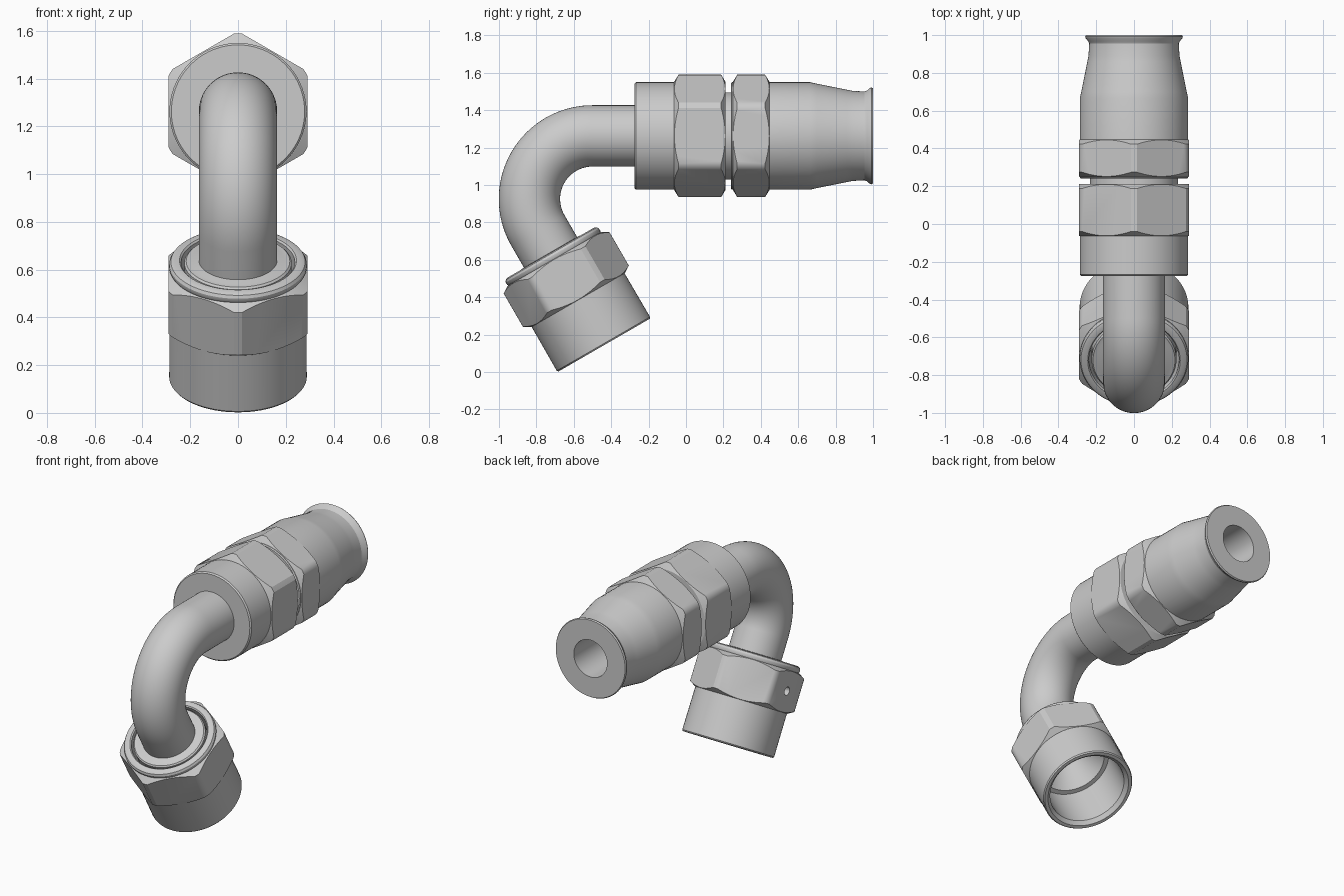
import bpy, bmesh
from math import sin, cos, pi, radians
from mathutils import Matrix, Vector

if "Cube" in bpy.data.objects:
    bpy.data.objects.remove(bpy.data.objects["Cube"])

SEG = 72


def activate(ob):
    bpy.ops.object.select_all(action='DESELECT')
    ob.select_set(True)
    bpy.context.view_layer.objects.active = ob


def smooth(ob):
    activate(ob)
    bpy.ops.object.shade_smooth_by_angle(angle=radians(28))


def frame(origin, axis):
    # local z runs along axis, local x stays world x
    z = Vector(axis).normalized()
    x = Vector((1, 0, 0))
    m = Matrix((x, z.cross(x), z)).transposed().to_4x4()
    m.translation = origin
    return m


def skin(name, rings):
    # closed surface through a closed loop of rings
    bm = bmesh.new()
    vs = [[bm.verts.new(p) for p in r] for r in rings]
    n, k = len(vs), len(vs[0])
    for i in range(n):
        a, b = vs[i], vs[(i + 1) % n]
        for j in range(k):
            bm.faces.new((a[j], a[(j + 1) % k], b[(j + 1) % k], b[j]))
    bmesh.ops.recalc_face_normals(bm, faces=bm.faces)
    me = bpy.data.meshes.new(name)
    bm.to_mesh(me)
    bm.free()
    ob = bpy.data.objects.new(name, me)
    bpy.context.collection.objects.link(ob)
    smooth(ob)
    return ob


def lathe(name, profile, mat):
    # profile: closed loop of (radius, distance along axis)
    def ring(r, s):
        return [mat @ Vector((r * cos(2 * pi * i / SEG), r * sin(2 * pi * i / SEG), s))
                for i in range(SEG)]
    return skin(name, [ring(r, s) for r, s in profile])


def boolean(ob, cutter, op):
    activate(ob)
    md = ob.modifiers.new("cut", 'BOOLEAN')
    md.object, md.operation, md.solver = cutter, op, 'EXACT'
    bpy.ops.object.modifier_apply(modifier=md.name)
    smooth(ob)


def cylinder(mat, sides, radius, depth):
    bpy.ops.mesh.primitive_cylinder_add(vertices=sides, radius=radius, depth=depth)
    ob = bpy.context.object
    ob.hide_render = True
    ob.data.transform(mat)
    return ob


def hexagon(name, s0, s1, inner, mat):
    # chamfered ring trimmed by a six-sided prism, corners up and down
    c = 0.024
    ob = lathe(name, [(inner, s0), (0.288, s0), (0.327, s0 + c), (0.327, s1 - c),
                      (0.288, s1), (inner, s1)], mat)
    prism = cylinder(mat @ Matrix.Translation((0, 0, (s0 + s1) / 2)),
                     6, 0.291 / cos(pi / 6), s1 - s0 + 0.1)
    boolean(ob, prism, 'INTERSECT')
    bpy.data.objects.remove(prism)
    return ob


# layout: horizontal hose axis, 120 degree bend, tilted nut axis
AZ, R, TUBE, BORE = 1.262, 0.337, 0.164, 0.122
bend = Vector((0, -0.5, AZ - R))
hose = frame((0, 0, AZ), (0, 1, 0))
nut = frame(bend + R * Vector((0, -cos(pi / 6), -0.5)), (0, 0.5, -cos(pi / 6)))

# bent tube with bore
path = [(Vector((0, -0.2, AZ)), Vector((0, 0, 1)))]
for i in range(41):
    a = radians(90 + 3 * i)
    n = Vector((0, cos(a), sin(a)))
    path.append((bend + R * n, n))
path.append((nut @ Vector((0, 0, 0.27)), path[-1][1]))


def tube_ring(p, n, r):
    return [p + r * (Vector((cos(2 * pi * i / SEG), 0, 0)) + n * sin(2 * pi * i / SEG))
            for i in range(SEG)]


skin("bent_tube", [tube_ring(p, n, TUBE) for p, n in path]
     + [tube_ring(p, n, BORE) for p, n in reversed(path)])

# hose side: collar with neck, and its hexagon
lathe("collar_body", [(BORE, -0.21), (0.155, -0.21), (0.155, -0.275), (0.279, -0.275), (0.287, -0.267),
                      (0.287, 0.20), (0.233, 0.20), (0.233, 0.27), (BORE, 0.27)], hose)
hexagon("collar_hex", -0.064, 0.212, 0.22, hose)

# hose socket: tapered sleeve with flared lip, and its hexagon
lathe("hose_socket", [(BORE, 0.24), (0.281, 0.24), (0.287, 0.246), (0.287, 0.665), (0.279, 0.70),
                      (0.247, 0.86), (0.241, 0.89), (0.237, 0.955), (0.243, 0.968), (0.256, 0.983),
                      (0.259, 0.992), (0.254, 1.0), (BORE, 1.0)], hose)
hexagon("socket_hex", 0.25, 0.447, 0.22, hose)

# swivel nut: rounded top ring, plain skirt, open bore
body = lathe("nut_body", [(0.238, 0.144), (0.245, 0.137), (0.268, 0.137), (0.281, 0.143), (0.288, 0.155),
                          (0.288, 0.168), (0.283, 0.178), (0.277, 0.184), (0.277, 0.2), (0.286, 0.21),
                          (0.288, 0.700), (0.282, 0.708), (0.262, 0.708), (0.24, 0.685), (0.238, 0.40)], nut)
nut_hex = hexagon("nut_hex", 0.176, 0.43, 0.255, nut)

# small wire hole in one flat of the nut
hole = cylinder(nut @ Matrix.Translation((-0.3, 0, 0.30)) @ Matrix.Rotation(pi / 2, 4, 'Y'), 24, 0.027, 0.16)
for ob in (body, nut_hex):
    boolean(ob, hole, 'DIFFERENCE')
bpy.data.objects.remove(hole)

# sleeve inside the nut with a conical seat
lathe("seat_sleeve", [(0.14, 0.135), (0.175, 0.135), (0.195, 0.14), (0.217, 0.14), (0.225, 0.148),
                      (0.225, 0.35), (0.237, 0.35), (0.237, 0.40), (0.208, 0.40), (BORE, 0.27), (0.14, 0.26)], nut)
